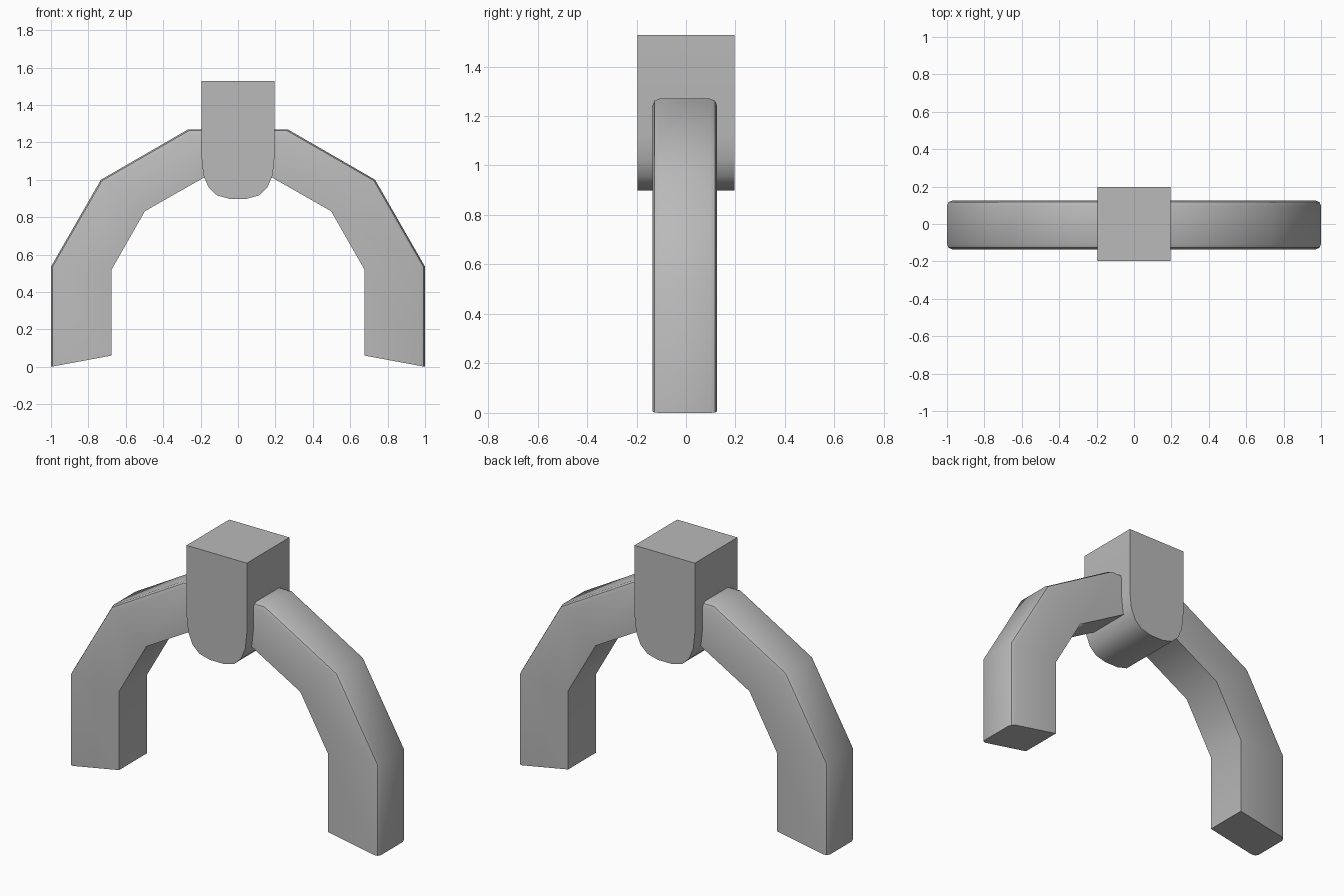
import bpy, bmesh, math

if "Cube" in bpy.data.objects:
    bpy.data.objects.remove(bpy.data.objects["Cube"])

# Dark grey stone
stone = bpy.data.materials.new("dark_grey")
stone.diffuse_color = (0.49, 0.49, 0.49, 1)
stone.use_nodes = True
stone.node_tree.nodes["Principled BSDF"].inputs["Base Color"].default_value = stone.diffuse_color


def finish(name, bm, angle):
    bmesh.ops.recalc_face_normals(bm, faces=bm.faces)
    mesh = bpy.data.meshes.new(name)
    bm.to_mesh(mesh)
    bm.free()
    mesh.materials.append(stone)
    obj = bpy.data.objects.new(name, mesh)
    bpy.context.collection.objects.link(obj)
    bpy.ops.object.select_all(action='DESELECT')
    obj.select_set(True)
    bpy.context.view_layer.objects.active = obj
    bpy.ops.object.shade_smooth_by_angle(angle=math.radians(angle))
    return obj


def mirrored(points):
    return points + [(-x, z) for x, z in reversed(points)]


# Arch: a bar with rounded outer edges swept through mitred stations
outer = mirrored([(-1, 0), (-1, 0.535), (-0.733, 1.0), (-0.265, 1.27)])
inner = mirrored([(-0.676, 0.06), (-0.676, 0.52), (-0.498, 0.832), (-0.18, 1.013)])
Y0, Y1, R, SEG = -0.135, 0.125, 0.028, 2

# Cross-section as (y, distance from outer face towards inner face)
arc = [math.pi / 2 * i / SEG for i in range(SEG + 1)]
section = [(Y0 + R - R * math.cos(a), R - R * math.sin(a)) for a in arc]
section += [(Y1 - R + R * math.cos(a), R - R * math.sin(a)) for a in reversed(arc)]

bm = bmesh.new()
rings = []
for (ox, oz), (ix, iz) in zip(outer, inner):
    length = math.hypot(ix - ox, iz - oz)
    ring = []
    for y, d in [(Y0, length)] + section + [(Y1, length)]:
        t = d / length
        ring.append(bm.verts.new((ox + (ix - ox) * t, y, oz + (iz - oz) * t)))
    rings.append(ring)
for a, b in zip(rings, rings[1:]):
    for i in range(len(a)):
        j = (i + 1) % len(a)
        bm.faces.new((a[i], a[j], b[j], b[i]))
bm.faces.new(rings[0])
bm.faces.new(rings[-1])
finish("arch", bm, 35)

# Keystone: block with a rounded bottom
profile = mirrored([(-0.195, 1.528), (-0.195, 1.12), (-0.185, 1.025),
                    (-0.157, 0.958), (-0.112, 0.916), (-0.045, 0.898)])
bm = bmesh.new()
face = bm.faces.new([bm.verts.new((x, -0.197, z)) for x, z in profile])
ext = bmesh.ops.extrude_face_region(bm, geom=[face], use_keep_orig=True)
verts = [v for v in ext["geom"] if isinstance(v, bmesh.types.BMVert)]
bmesh.ops.translate(bm, verts=verts, vec=(0, 0.394, 0))
finish("keystone", bm, 35)
